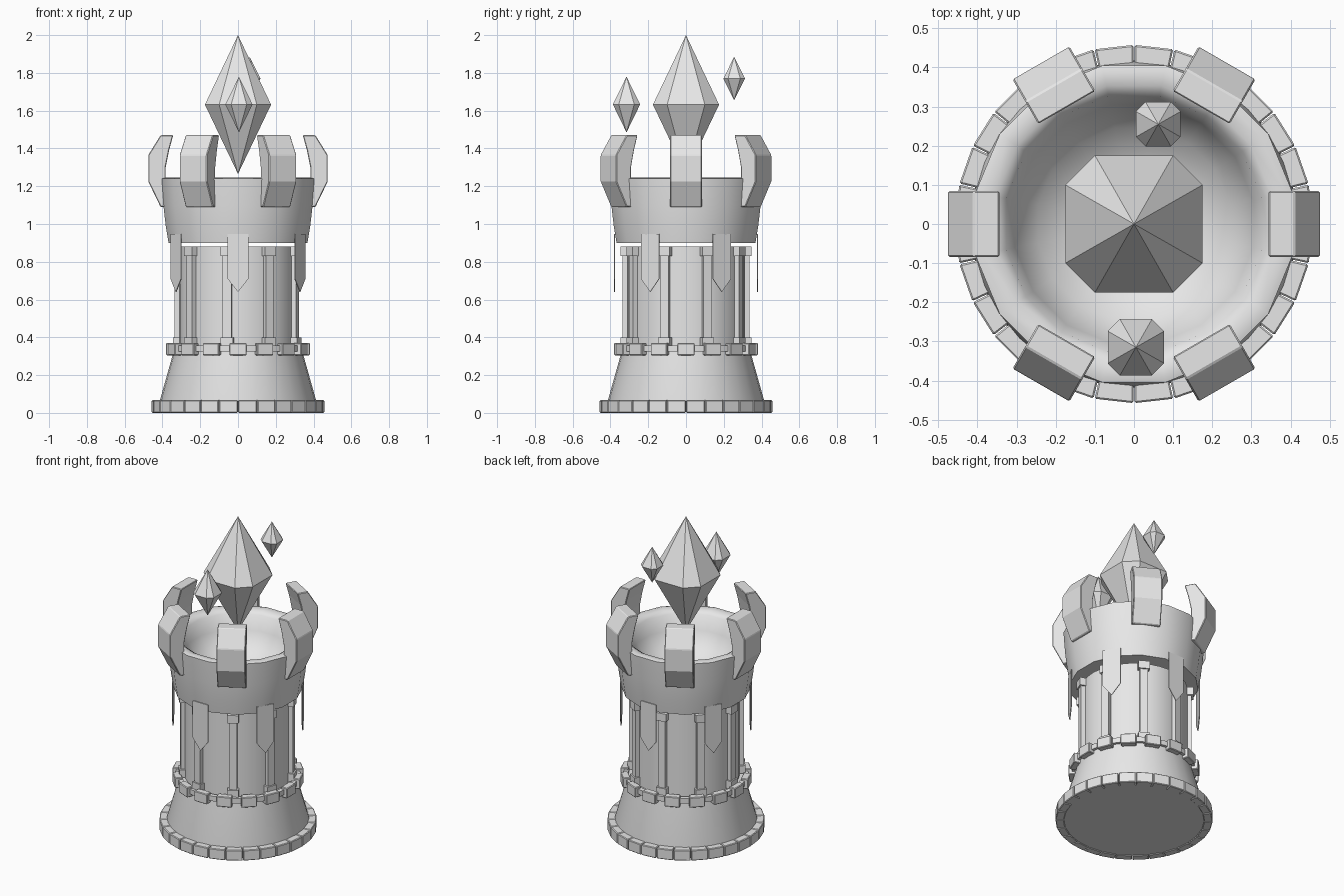
import bpy, bmesh, math
from mathutils import Matrix, Vector

cube = bpy.data.objects.get("Cube")
if cube:
    bpy.data.objects.remove(cube, do_unlink=True)

stone = bpy.data.materials.new("light grey stone")
stone.use_nodes = True
GREY = (0.8, 0.8, 0.8, 1)
stone.diffuse_color = GREY
stone.node_tree.nodes["Principled BSDF"].inputs["Base Color"].default_value = GREY


def finish(bm, name, smooth=None, bevel=0):
    bmesh.ops.recalc_face_normals(bm, faces=bm.faces)
    mesh = bpy.data.meshes.new(name)
    bm.to_mesh(mesh)
    bm.free()
    mesh.materials.append(stone)
    obj = bpy.data.objects.new(name, mesh)
    bpy.context.collection.objects.link(obj)
    if bevel:
        mod = obj.modifiers.new("soft edges", 'BEVEL')
        mod.width = bevel
        mod.segments = 1
    if smooth:
        bpy.ops.object.select_all(action='DESELECT')
        obj.select_set(True)
        bpy.context.view_layer.objects.active = obj
        bpy.ops.object.shade_smooth_by_angle(angle=math.radians(smooth))
    return obj


def lathe(name, profile, sides, turn=0, smooth=40):
    """Revolve (radius, z) points; zero radius makes a pole."""
    bm = bmesh.new()
    rings = []
    for r, z in profile:
        if r == 0:
            rings.append([bm.verts.new((0, 0, z))] * sides)
            continue
        angles = [turn + math.tau * i / sides for i in range(sides)]
        rings.append([bm.verts.new((r * math.cos(a), r * math.sin(a), z)) for a in angles])
    for low, high in zip(rings, rings[1:]):
        for i in range(sides):
            j = (i + 1) % sides
            quad = list(dict.fromkeys((low[i], low[j], high[j], high[i])))
            bm.faces.new(quad)
    return finish(bm, name, smooth)


def prism(bm, outline, depth, angle):
    """Extrude a closed outline of points by depth, then turn it about z."""
    verts = [bm.verts.new(p) for p in outline]
    face = bm.faces.new(verts)
    result = bmesh.ops.extrude_face_region(bm, geom=[face])
    moved = [v for v in result["geom"] if isinstance(v, bmesh.types.BMVert)]
    bmesh.ops.translate(bm, verts=moved, vec=Vector(depth))
    bmesh.ops.rotate(bm, verts=verts + moved, cent=(0, 0, 0),
                     matrix=Matrix.Rotation(angle, 3, 'Z'))


def blocks(bm, count, start, r0, r1, z0, z1, w0, w1):
    """Ring of tapered blocks around the tower."""
    outline = [(r0, -w0, z0), (r1, -w1, z0), (r1, w1, z0), (r0, w0, z0)]
    for i in range(count):
        prism(bm, outline, (0, 0, z1 - z0), start + math.tau * i / count)


FRONT = -math.pi / 2

# Sloping foot, shaft and floating bowl
lathe("foot", [(0, 0.004), (0.415, 0.004), (0.418, 0.05), (0.345, 0.31), (0.345, 0.345), (0, 0.345)], 32)
lathe("shaft", [(0, 0.33), (0.312, 0.33), (0.312, 0.88), (0, 0.88)], 32)
lathe("bowl", [(0, 0.9), (0.375, 0.9), (0.39, 0.99), (0.403, 1.1), (0.413, 1.24), (0.395, 1.245),
               (0.36, 1.24), (0.333, 1.222), (0.31, 1.13), (0.25, 1.04), (0.14, 0.98), (0, 0.96)],
      16, math.pi / 16, 50)

# Brick ring at the ground
bm = bmesh.new()
blocks(bm, 28, FRONT + math.pi / 28, 0.405, 0.455, 0, 0.067, 0.0445, 0.0495)
finish(bm, "base_bricks", bevel=0.004)

# Belt with studs
lathe("belt", [(0.335, 0.325), (0.363, 0.325), (0.363, 0.357), (0.335, 0.357), (0.335, 0.325)], 32)
bm = bmesh.new()
blocks(bm, 16, FRONT, 0.335, 0.38, 0.305, 0.37, 0.043, 0.046)
finish(bm, "belt_studs", bevel=0.004)

# Nine pillars with feet and capitals
bm = bmesh.new()
start = FRONT + math.radians(30)
blocks(bm, 9, start, 0.295, 0.336, 0.34, 0.86, 0.023, 0.023)
blocks(bm, 9, start, 0.295, 0.345, 0.83, 0.88, 0.033, 0.033)
blocks(bm, 9, start, 0.295, 0.345, 0.35, 0.4, 0.033, 0.033)
finish(bm, "pillars")

# Six claw battlements around the rim
claw = [(0.38, 1.09), (0.41, 1.09), (0.475, 1.225), (0.475, 1.365), (0.41, 1.47),
        (0.343, 1.47), (0.365, 1.39), (0.383, 1.3), (0.383, 1.23)]
bm = bmesh.new()
for i in range(6):
    prism(bm, [(r, -0.084, z) for r, z in claw], (0, 0.168, 0), math.tau * i / 6)
finish(bm, "claws", bevel=0.004)

# Six hanging pennants
pennant = [(-0.055, 0.947), (-0.055, 0.71), (0, 0.64), (0.055, 0.71), (0.055, 0.947)]
bm = bmesh.new()
for i in range(6):
    prism(bm, [(0.376, t, z) for t, z in pennant], (0.005, 0, 0), FRONT + math.tau * i / 6)
finish(bm, "pennants")


def crystal(name, x, y, half, bottom, waist, top):
    """Double pyramid over a square with cut corners."""
    bm = bmesh.new()
    cut = half * 0.57
    corners = [(half, cut), (cut, half), (-cut, half), (-half, cut),
               (-half, -cut), (-cut, -half), (cut, -half), (half, -cut)]
    ring = [bm.verts.new((x + a, y + b, waist)) for a, b in corners]
    tips = [bm.verts.new((x, y, z)) for z in (bottom, top)]
    for a, b in zip(ring, ring[1:] + ring[:1]):
        for tip in tips:
            bm.faces.new((a, b, tip))
    finish(bm, name)


# Floating crystals
crystal("large_crystal", 0, 0, 0.175, 1.265, 1.632, 2.0)
crystal("front_crystal", 0.005, -0.315, 0.072, 1.485, 1.633, 1.78)
crystal("back_crystal", 0.062, 0.255, 0.057, 1.655, 1.77, 1.885)
